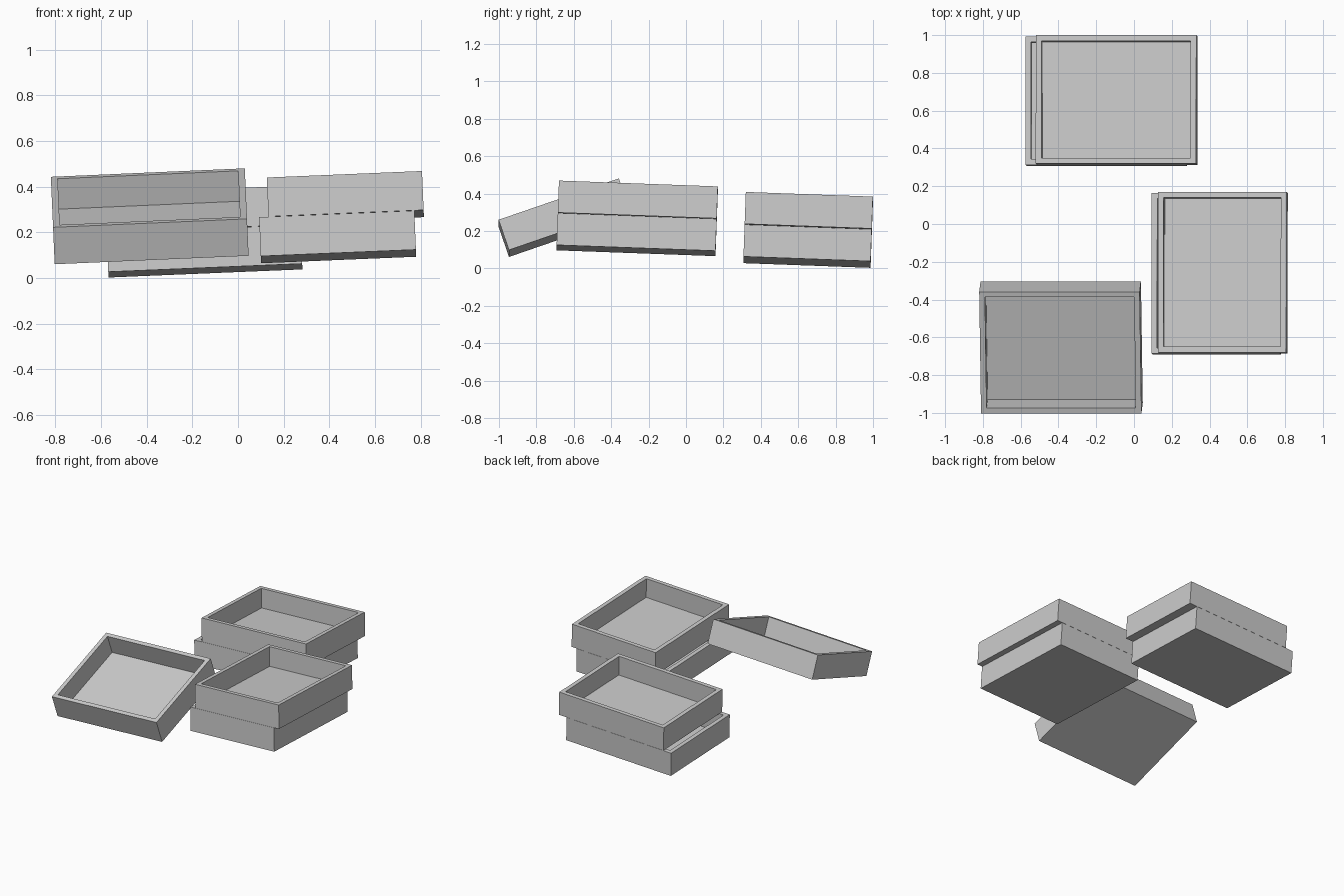
import bpy, bmesh
from math import radians
from mathutils import Matrix, Vector, Euler

if "Cube" in bpy.data.objects:
    bpy.data.objects.remove(bpy.data.objects["Cube"])

L, W, H = 0.85, 0.68, 0.171   # tray length, width, height
WALL, FLOOR = 0.042, 0.03     # wall and floor thickness


def tray(name, size, base, tilt):
    """Open tray whose bottom centre sits at base."""
    bm = bmesh.new()
    bmesh.ops.create_cube(bm, size=1)
    bmesh.ops.scale(bm, vec=(*size, H), verts=bm.verts)
    bmesh.ops.translate(bm, vec=(0, 0, H / 2), verts=bm.verts)
    # hollow the top: inset a rim, then push the inner face down to the floor
    bm.normal_update()
    top = max(bm.faces, key=lambda f: f.calc_center_median().z)
    bmesh.ops.inset_region(bm, faces=[top], thickness=WALL)
    ext = bmesh.ops.extrude_face_region(bm, geom=[top])
    verts = [v for v in ext["geom"] if isinstance(v, bmesh.types.BMVert)]
    bmesh.ops.translate(bm, vec=(0, 0, FLOOR - H), verts=verts)
    if top.is_valid:
        bmesh.ops.delete(bm, geom=[top], context='FACES_ONLY')
    bmesh.ops.recalc_face_normals(bm, faces=bm.faces)
    mesh = bpy.data.meshes.new(name)
    bm.to_mesh(mesh)
    bm.free()
    ob = bpy.data.objects.new(name, mesh)
    ob.location, ob.rotation_euler = base, tilt
    bpy.context.collection.objects.link(ob)


def stack(name, size, base, shift):
    """Two trays on the sloping ground, the upper one slid sideways."""
    tilt = Euler((radians(-2.1), radians(-2.4), 0))
    step = tilt.to_matrix() @ Vector((shift, 0, H + 0.001))
    tray(name + "_lower_tray", size, Vector(base), tilt)
    tray(name + "_upper_tray", size, Vector(base) + step, tilt)


# two stacks
stack("back_stack", (L, W), (-0.143, 0.647, 0.033), 0.062)
stack("right_stack", (W, L), (0.44, -0.267, 0.095), 0.041)

# single tray leaning up at the front left
tray("leaning_tray", (L, W), Vector((-0.383, -0.625, 0.19)),
     Euler((radians(19), radians(-2.5), 0)))
